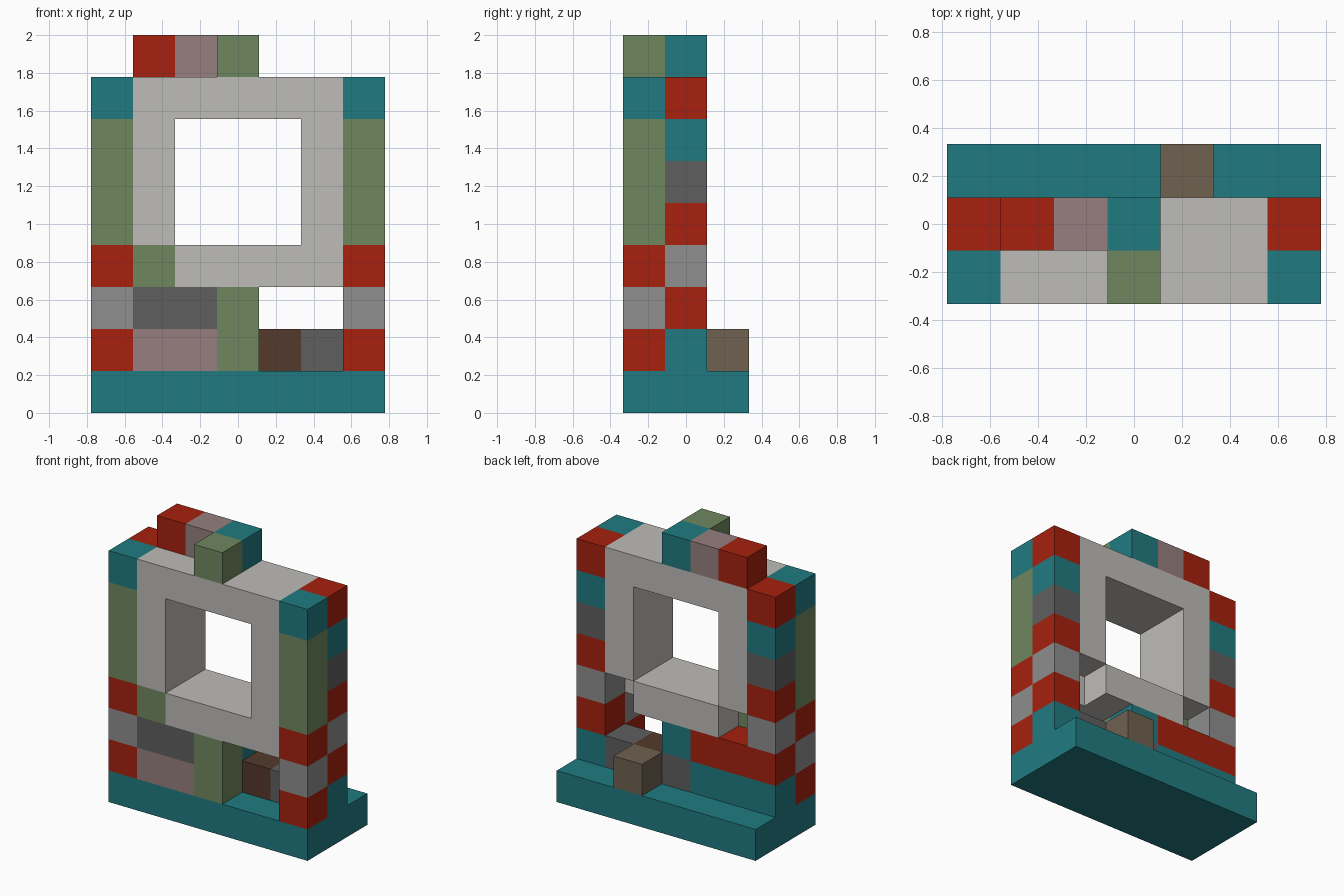
import bpy, bmesh
from mathutils import Vector

cube = bpy.data.objects.get("Cube")
if cube:
    bpy.data.objects.remove(cube, do_unlink=True)

U = 2 / 9                      # edge of one block
ORIGIN = Vector((-3.5, -1.5, 0))

# Colours (sRGB hex, converted to linear)
PALETTE = {"teal": "207B81", "red": "A7210E", "mauve": "977F7F", "green": "6F875F",
           "pale_grey": "BEBCB8", "mid_grey": "8E8E8E", "dark_grey": "5F5F60",
           "dark_brown": "55392C", "taupe": "6F6150"}
mats = {}
for name, code in PALETTE.items():
    srgb = [int(code[i:i + 2], 16) / 255 for i in (0, 2, 4)]
    rgba = [c / 12.92 if c < 0.04 else ((c + 0.055) / 1.055) ** 2.4 for c in srgb] + [1]
    m = bpy.data.materials.new(name)
    m.use_nodes = True
    m.diffuse_color = rgba
    m.node_tree.nodes["Principled BSDF"].inputs["Base Color"].default_value = rgba
    mats[name] = m


def part(name, *boxes):
    """Join coloured boxes (colour, first block, size in blocks) into one clean shell."""
    cells = {}
    for colour, (x, y, z), (w, d, h) in boxes:
        for i in range(w):
            for j in range(d):
                for k in range(h):
                    cells[(x + i, y + j, z + k)] = colour
    colours = sorted(set(cells.values()))
    bm = bmesh.new()
    for cell, colour in cells.items():
        centre = Vector(cell) + Vector((0.5, 0.5, 0.5))
        for axis in range(3):
            for sign in (-1, 1):
                n = Vector((0, 0, 0))
                n[axis] = sign
                if tuple(int(c + s) for c, s in zip(cell, n)) in cells:
                    continue
                u = Vector((0, 0, 0))
                u[(axis + 1) % 3] = 0.5
                v = n.cross(u)
                ring = [centre + n / 2 + a * u + b * v
                        for a, b in ((-1, -1), (1, -1), (1, 1), (-1, 1))]
                f = bm.faces.new([bm.verts.new((p + ORIGIN) * U) for p in ring])
                f.material_index = colours.index(colour)
    bmesh.ops.remove_doubles(bm, verts=bm.verts, dist=0.001)
    bmesh.ops.dissolve_limit(bm, angle_limit=0.01, verts=bm.verts, edges=bm.edges,
                             delimit={'MATERIAL'})
    mesh = bpy.data.meshes.new(name)
    bm.to_mesh(mesh)
    bm.free()
    for c in colours:
        mesh.materials.append(mats[c])
    obj = bpy.data.objects.new(name, mesh)
    bpy.context.collection.objects.link(obj)
    return obj


ONE = (1, 1, 1)

# Base slab
part("base", ("teal", (0, 0, 0), (7, 3, 1)))

# Matching side columns, colours listed from the bottom up
FRONT = ["red", "mid_grey", "red", "green", "green", "green", "teal"]
BACK = ["teal", "red", "mid_grey", "red", "dark_grey", "teal", "red"]
for name, x in (("right_column", 0), ("left_column", 6)):
    part(name, *[(c, (x, y, z), ONE)
                 for y, stack in enumerate((FRONT, BACK))
                 for z, c in enumerate(stack, 1)])

# Window frame: posts, head, and a sill that is longer in front
part("window_frame",
     ("pale_grey", (1, 0, 4), (1, 2, 3)),
     ("pale_grey", (5, 0, 4), (1, 2, 3)),
     ("pale_grey", (1, 0, 7), (5, 2, 1)),
     ("pale_grey", (2, 0, 3), (3, 2, 1)),
     ("pale_grey", (5, 0, 3), ONE))

# Lower wall, front layer
part("front_wall",
     ("mauve", (1, 0, 1), (2, 1, 1)),
     ("dark_grey", (1, 0, 2), (2, 1, 1)),
     ("green", (1, 0, 3), ONE))
part("front_post", ("green", (3, 0, 1), (1, 1, 2)))

# Lower wall, back layer
part("back_wall",
     ("teal", (1, 1, 1), (2, 1, 1)),
     ("red", (1, 1, 2), (2, 1, 1)),
     ("dark_grey", (3, 1, 1), ONE),
     ("teal", (3, 1, 2), ONE))

# Blocks behind the low opening
part("opening_blocks",
     ("dark_brown", (4, 1, 1), ONE),
     ("dark_grey", (5, 1, 1), ONE))
part("rear_block", ("taupe", (4, 2, 1), ONE))

# Crest on top
part("crest",
     ("red", (1, 1, 8), ONE),
     ("mauve", (2, 1, 8), ONE),
     ("teal", (3, 1, 8), ONE),
     ("green", (3, 0, 8), ONE))
